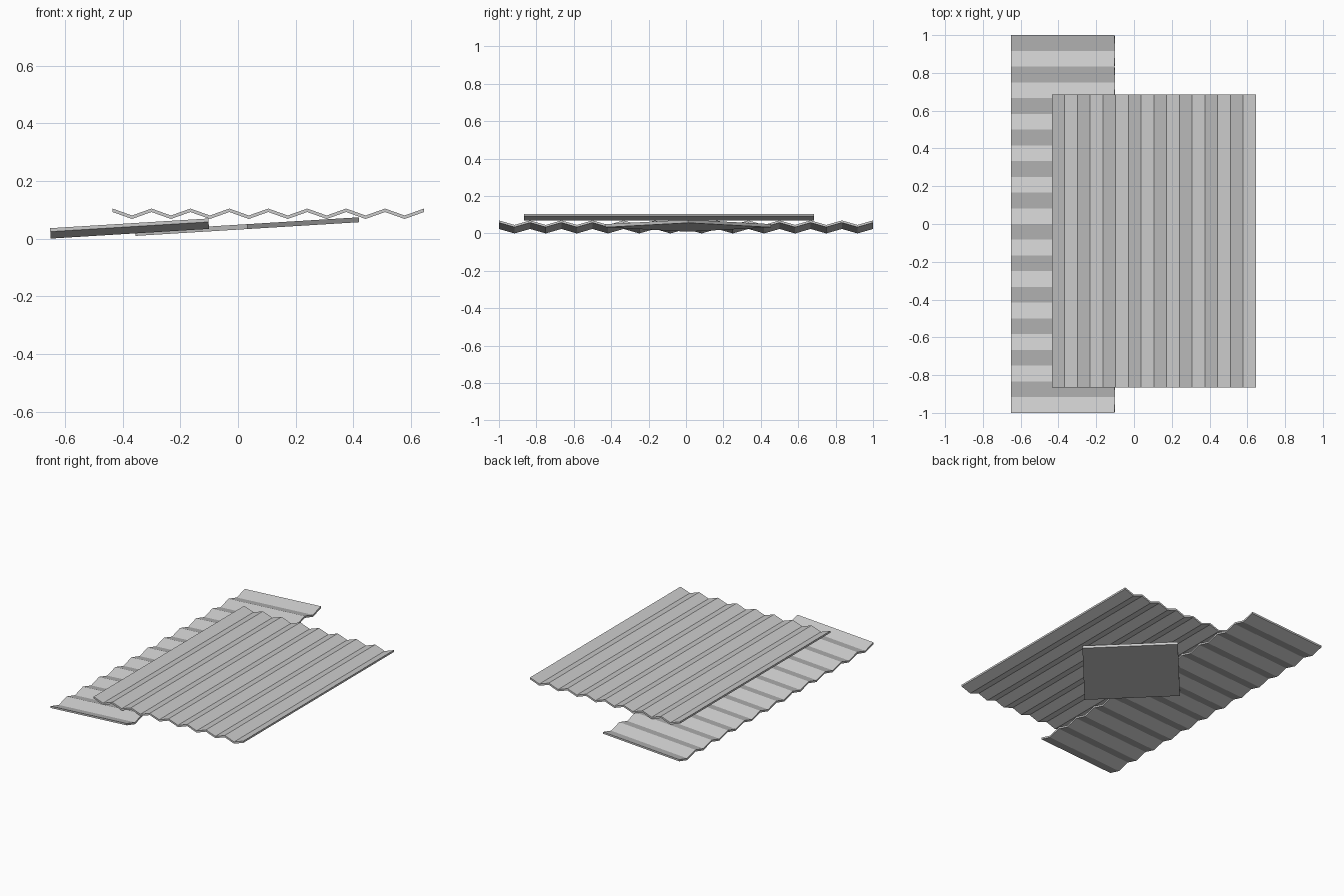
import bpy, math
from mathutils import Matrix, Vector

if "Cube" in bpy.data.objects:
    bpy.data.objects.remove(bpy.data.objects["Cube"])


def prism(name, outline, depth, matrix):
    """Extrude a closed 2D outline (u, w) along v, as strips so concave caps stay clean."""
    n = len(outline)
    half = n // 2
    verts = [(u, s * depth / 2, w) for s in (-1, 1) for u, w in outline]
    faces = [(i, i + n, (i + 1) % n + n, (i + 1) % n) for i in range(n)]
    for i in range(half - 1):
        a, b, c, d = i, i + 1, n - 2 - i, n - 1 - i
        faces += [(a, b, c, d), (d + n, c + n, b + n, a + n)]
    mesh = bpy.data.meshes.new(name)
    mesh.from_pydata([matrix @ Vector(v) for v in verts], [], faces)
    mesh.update()
    obj = bpy.data.objects.new(name, mesh)
    bpy.context.collection.objects.link(obj)
    return obj


def corrugated(name, width, waves, length, matrix, amp=0.024, thick=0.012):
    """Zigzag sheet: starts and ends on a ridge, lowest point at w = 0."""
    n = waves * 2
    low = [(-width / 2 + width * i / n, amp * (1 - i % 2)) for i in range(n + 1)]
    top = [(u, w + thick) for u, w in reversed(low)]
    return prism(name, low + top, length, matrix)


slope = math.radians(3.5)
tilt = Matrix.Rotation(-slope, 4, 'Y')

# upper sheet, ridges running front to back
corrugated("upper_corrugated_sheet", 1.08, 8, 1.55,
           Matrix.Translation((0.105, -0.09, 0.068)))

# lower sheet, ridges running sideways, leaning up to the right
corrugated("lower_corrugated_sheet", 2.0, 12, 0.55,
           Matrix.Translation((-0.375, 0, 0.0168)) @ tilt
           @ Matrix.Rotation(math.pi / 2, 4, 'Z'))

# flat diamond-shaped panel underneath, leaning the same way
cx, cy, hx, hy, thick = 0.0325, 0.012, 0.3875, 0.442, 0.017
corners = [(-hx, 0), (0, -hy), (hx, 0), (0, hy)]
verts = [(cx + x, cy + y, 0.033 + x * math.tan(slope) + z)
         for z in (0, thick) for x, y in corners]
faces = [(3, 2, 1, 0), (4, 5, 6, 7)]
faces += [(i, (i + 1) % 4, (i + 1) % 4 + 4, i + 4) for i in range(4)]
mesh = bpy.data.meshes.new("flat_panel")
mesh.from_pydata(verts, [], faces)
bpy.context.collection.objects.link(bpy.data.objects.new("flat_panel", mesh))

# consistent outward normals
import bmesh
for obj in bpy.data.objects:
    bm = bmesh.new()
    bm.from_mesh(obj.data)
    bmesh.ops.recalc_face_normals(bm, faces=bm.faces)
    bm.to_mesh(obj.data)
    bm.free()
